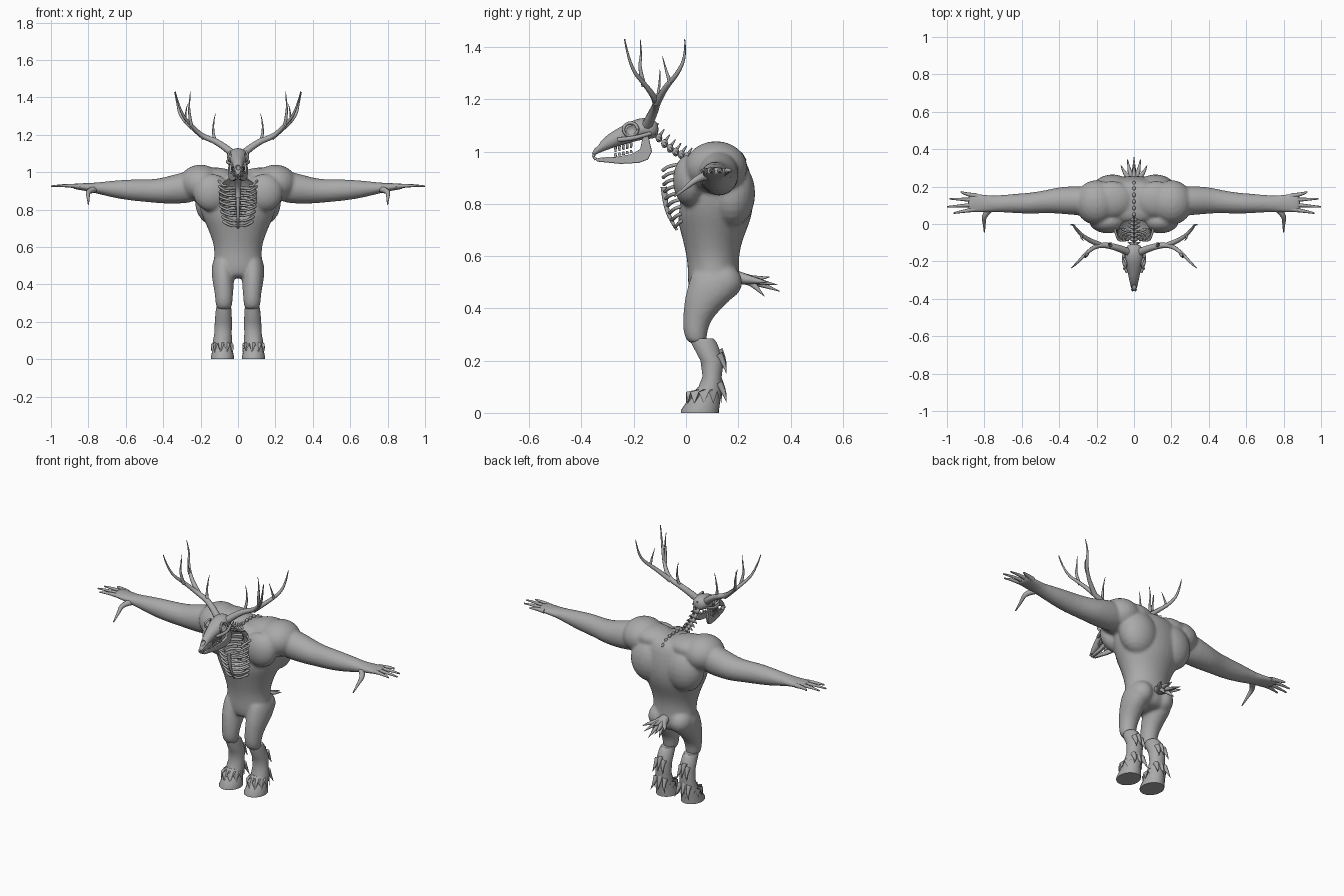
import bpy, bmesh, math
from mathutils import Vector

cube = bpy.data.objects.get("Cube")
if cube:
    bpy.data.objects.remove(cube, do_unlink=True)

GREY = (0.4, 0.4, 0.4, 1)
mat = bpy.data.materials.new("clay grey")
mat.use_nodes = True
mat.diffuse_color = GREY
mat.node_tree.nodes["Principled BSDF"].inputs["Base Color"].default_value = GREY
SIDES = ((1, "left_"), (-1, "right_"))


def activate(ob):
    bpy.ops.object.select_all(action='DESELECT')
    ob.select_set(True)
    bpy.context.view_layer.objects.active = ob


def add(name, bm, subsurf=0, angle=50):
    bmesh.ops.recalc_face_normals(bm, faces=bm.faces)
    me = bpy.data.meshes.new(name)
    bm.to_mesh(me)
    bm.free()
    me.materials.append(mat)
    ob = bpy.data.objects.new(name, me)
    bpy.context.collection.objects.link(ob)
    if subsurf:
        modify(ob, 'SUBSURF', levels=subsurf)
    activate(ob)
    bpy.ops.object.shade_smooth_by_angle(angle=math.radians(angle))
    return ob


def modify(ob, kind, **settings):
    activate(ob)
    mod = ob.modifiers.new(kind.title(), kind)
    for key, value in settings.items():
        setattr(mod, key, value)
    bpy.ops.object.modifier_apply(modifier=mod.name)


def loft(name, axis, rings, sides=16, subsurf=1, jag=0):
    """Rings are (centre, radius a, radius b) across the given axis."""
    bm = bmesh.new()
    loops = []
    for k, (c, ra, rb) in enumerate(rings):
        loop = []
        for i in range(sides):
            t = 2 * math.pi * i / sides
            a, b = ra * math.cos(t), rb * math.sin(t)
            off = {'x': (0, a, b), 'y': (a, 0, b), 'z': (a, b, 0)}[axis]
            v = Vector(c) + Vector(off)
            if k == len(rings) - 1:
                v.z += jag * (i % 2)
            loop.append(bm.verts.new(v))
        loops.append(loop)
    for p, q in zip(loops, loops[1:]):
        for i in range(sides):
            j = (i + 1) % sides
            bm.faces.new((p[i], p[j], q[j], q[i]))
    bm.faces.new(loops[0])
    if not jag:
        bm.faces.new(loops[-1])
    return add(name, bm, subsurf)


def blob(name, c, r, segs=20):
    bm = bmesh.new()
    bmesh.ops.create_uvsphere(bm, u_segments=segs, v_segments=segs // 2, radius=1)
    for v in bm.verts:
        v.co = Vector(c) + Vector(a * b for a, b in zip(v.co, r))
    return add(name, bm)


def tube(name, paths, radius, tips=0.15, res=3):
    """Round rods through soft paths, tapering to a share of the radius."""
    cu = bpy.data.curves.new(name, 'CURVE')
    cu.dimensions = '3D'
    cu.bevel_depth, cu.bevel_resolution, cu.use_fill_caps = radius, 2, True
    for pts in paths:
        sp = cu.splines.new('NURBS')
        sp.points.add(len(pts) - 1)
        for i, (p, co) in enumerate(zip(sp.points, pts)):
            p.co = (*co, 1)
            p.radius = 1 + (tips - 1) * i / (len(pts) - 1)
        sp.order_u, sp.use_endpoint_u, sp.resolution_u = 3, True, res
    ob = bpy.data.objects.new(name, cu)
    bpy.context.collection.objects.link(ob)
    activate(ob)
    bpy.ops.object.convert(target='MESH')
    ob = bpy.context.object
    ob.data.materials.clear()
    ob.data.materials.append(mat)
    bpy.ops.object.shade_smooth_by_angle(angle=math.radians(60))
    return ob


def join(name, parts):
    activate(parts[0])
    for p in parts:
        p.select_set(True)
    bpy.ops.object.join()
    parts[0].name = name
    return parts[0]


def cut(ob, cutter):
    cutter.hide_render = True
    modify(ob, 'BOOLEAN', object=cutter, operation='DIFFERENCE', solver='EXACT')
    bpy.data.objects.remove(cutter, do_unlink=True)


# Body: torso, muscles, arms and thighs fused into one skin
trunk = [(1.0, .04, .19, .12), (.97, 0, .235, .19), (.9, -.03, .255, .22), (.82, -.045, .265, .215),
         (.75, -.04, .255, .19), (.7, -.025, .235, .165), (.65, -.012, .215, .145), (.6, 0, .205, .13),
         (.55, .005, .205, .13), (.5, .005, .21, .135), (.46, .01, .2, .125), (.43, .03, .17, .09)]
parts = [loft("torso", 'z', [((0, (f + b) / 2, z), w, (b - f) / 2) for z, f, b, w in trunk])]
arm = [(.2, .12, .925, .08, .09), (.31, .125, .915, .08, .085), (.4, .127, .9, .073, .07),
       (.47, .12, .9, .062, .062), (.55, .11, .904, .058, .06), (.65, .11, .908, .052, .05),
       (.75, .107, .915, .043, .031), (.81, .11, .92, .051, .021), (.87, .112, .925, .055, .017),
       (.89, .112, .925, .045, .012)]
thigh = [(.56, .07, .11, .055, .085), (.5, .08, .11, .063, .1), (.45, .08, .095, .063, .1),
         (.4, .078, .062, .056, .073), (.35, .075, .04, .05, .052), (.3, .075, .034, .046, .046),
         (.26, .075, .045, .04, .035)]
fingers = [(.15, .925, .172), (.128, .985, .135), (.104, 1.0, .092), (.08, .965, .058)]
for s, _ in SIDES:
    parts.append(loft("arm", 'x', [((s * x, y, z), a, b) for x, y, z, a, b in arm]))
    parts.append(loft("thigh", 'z', [((s * x, y, z), a, b) for z, x, y, a, b in thigh]))
    for c, r in (((.2, .115, .94), (.115, .12, .1)), ((.14, .015, .89), (.1, .065, .1)),
                 ((.12, .13, .965), (.12, .1, .06)), ((.115, .175, .84), (.115, .09, .13)),
                 ((.07, .14, .5), (.065, .075, .07))):
        parts.append(blob("muscle", (s * c[0], c[1], c[2]), r, 24))
body = join("body", parts)
modify(body, 'REMESH', mode='VOXEL', voxel_size=.0085)
modify(body, 'SMOOTH', factor=.5, iterations=5)
cut(body, blob("cavity_cutter", (0, -.04, .865), (.1, .125, .135), 40))
activate(body)
bpy.ops.object.shade_smooth_by_angle(angle=math.radians(40))

for s, side in SIDES:
    # Fingers and thumb
    tube(side + "fingers", [[(s * .84, y, .923), (s * .91, (y + t) / 2, .932), (s * x, t, .925)]
                            for y, x, t in fingers], .014, .3)
    tube(side + "thumb", [[(s * .76, .09, .912), (s * .805, .045, .9), (s * .8, .005, .865),
                           (s * .8, -.045, .828)]], .02, .15)
    # Lower leg with a jagged fur cuff over the hoof
    shin = [(.285, .077, .062, .036, .043), (.27, .077, .068, .041, .05), (.2, .078, .1, .046, .045),
            (.14, .08, .1, .046, .037), (.09, .083, .092, .052, .048), (.035, .084, .068, .061, .068)]
    loft(side + "lower_leg", 'z', [((s * x, y, z), a, b) for z, x, y, a, b in shin], 22, 0, .045)
    hoof = [(.1, .083, .088, .044, .042), (.05, .083, .07, .054, .062), (.01, .083, .053, .062, .073),
            (0, .083, .053, .062, .073)]
    loft(side + "hoof", 'z', [((s * x, y, z), a, b) for z, x, y, a, b in hoof], 24, 0)
    tube(side + "heel_tufts", [[(s * (.08 + d), .125, z + .04), (s * (.08 + d), .15, z),
                                (s * (.08 + d * 1.6), .155, z - .035)]
                               for d, z in ((0, .2), (.022, .185), (-.022, .185), (0, .08), (.03, .075),
                                            (-.03, .075))], .016, .05)
    # Antler: main beam, rear beam and tines
    beams = [([(.03, -.15, 1.1), (.1, -.12, 1.16), (.19, -.11, 1.19), (.25, -.15, 1.25),
               (.31, -.215, 1.32), (.335, -.235, 1.43)], .021),
             ([(.18, -.112, 1.185), (.25, -.085, 1.24), (.31, -.03, 1.3), (.325, 0, 1.37),
               (.34, -.005, 1.43)], .015),
             ([(.25, -.16, 1.25), (.262, -.18, 1.32), (.26, -.17, 1.37), (.255, -.175, 1.43)], .01),
             ([(.28, -.06, 1.265), (.285, -.075, 1.3), (.27, -.09, 1.365)], .009),
             ([(.12, -.12, 1.165), (.145, -.1, 1.22), (.12, -.1, 1.315)], .01)]
    join(side + "antler", [tube("beam", [[(s * x, y, z) for x, y, z in p]], r, .12, 5) for p, r in beams])

# Skull with eye sockets and nasal opening cut in
skull_rings = [(-.105, 1.085, .018, .02), (-.12, 1.085, .042, .036), (-.15, 1.09, .05, .042),
               (-.19, 1.083, .05, .043), (-.22, 1.072, .046, .04), (-.25, 1.06, .036, .036),
               (-.3, 1.037, .026, .03), (-.335, 1.013, .018, .019), (-.36, .99, .01, .009)]
skull = loft("skull", 'y', [((0, y, z), a, b) for y, z, a, b in skull_rings], 16, 2)
for s, side in SIDES:
    cut(skull, blob("socket_cutter", (s * .058, -.212, 1.085), (.026, .027, .025)))
    ring = [(s * (.048 + .006 * math.cos(2 * t)), -.212 + .028 * math.cos(t), 1.085 + .026 * math.sin(t))
            for t in (i * math.pi / 6 for i in range(13))]
    tube(side + "eye_rim", [ring], .006, 1)
    tube(side + "cheekbone", [[(s * .036, -.26, 1.045), (s * .056, -.21, 1.05), (s * .058, -.17, 1.06),
                               (s * .045, -.135, 1.07)]], .009, .8)
    # Jaw half: a flat side profile sheared inward toward the chin
    outline = [(-.35, .972), (-.34, .962), (-.25, .953), (-.18, .957), (-.145, .97), (-.13, 1.0),
               (-.145, 1.065), (-.165, 1.06), (-.175, 1.01), (-.21, .99), (-.27, .98), (-.32, .978)]
    bm = bmesh.new()
    base = bm.faces.new([bm.verts.new((s * (.046 + (y + .14) * .19 - .006), y, z)) for y, z in outline])
    ext = bmesh.ops.extrude_face_region(bm, geom=[base])["geom"]
    bmesh.ops.translate(bm, vec=(s * .012, 0, 0), verts=[g for g in ext if isinstance(g, bmesh.types.BMVert)])
    jaw = add(side + "jaw", bm)
    modify(jaw, 'BEVEL', width=.003, segments=2)
    # Teeth
    rows = [[(s * (.046 + (y + .14) * .19), y, z), (s * (.046 + (y + .14) * .19), y, z + h)]
            for y in (-.27, -.255, -.24, -.225, -.21)
            for z, h in ((.982 + (y + .27) * .2, .012), (1.035 - (-y - .21) * .25, -.022))]
    rows += [[(s * .008, -.345, .97), (s * .008, -.358, .985)], [(s * .01, -.35, .99), (s * .01, -.357, .978)]]
    tube(side + "teeth", rows, .006, .6)
cut(skull, blob("nasal_cutter", (0, -.35, 1.028), (.014, .035, .016)))

# Neck and spine vertebrae
parts = []
for i in range(8):
    t = i / 7
    y, z = -.125 + .15 * t, 1.075 - .1 * t - .02 * math.sin(math.pi * t)
    parts.append(blob("bone", (0, y, z), (.02, .013, .017), 12))
    parts.append(tube("spur", [[(0, y, z + .005), (0, y + .012, z + .022), (0, y + .02, z + .034)]], .007, .3))
    parts.append(tube("wing", [[(s * .01, y, z), (s * .024, y, z - .003), (s * .034, y + .008, z - .01)]
                               for s in (1, -1)], .008, .3))
join("neck_vertebrae", parts)
join("back_ridge", [blob("knob", (0, y, z), (.008, .013, .012), 12) for y, z in
                    ((.05, .997), (.085, 1.003), (.12, 1.003), (.155, 1.0), (.19, .988), (.218, .968))])
tube("inner_spine", [[(0, .02, .975), (0, .075, .93), (0, .085, .86), (0, .07, .78), (0, .03, .73)]], .016, .8)

# Rib cage across the open chest
parts = []
for i in range(9):
    z, t = .955 - .027 * i, i / 8
    front = -.088 + .045 * t * t
    gap = .06 - .016 * i if i < 3 else .006
    w = .1 - .025 * t * t
    for s in (1, -1):
        parts.append(tube("rib", [[(s * .015, .075 - .03 * t, z + .015), (s * w * .8, .05, z + .012),
                                   (s * w * 1.08, -.01, z), (s * w * .9, front + .015, z - .012),
                                   (s * (gap + .02), front, z - .03), (s * gap, front, z - .025)]], .0075, .8, 4))
join("ribs", parts)
tube("sternum", [[(0, -.085, .865), (0, -.08, .8), (0, -.06, .74), (0, -.035, .7)]], .012, .4)

# Tufted tail
tips = [(0, .36, .465), (.035, .35, .49), (-.035, .35, .49), (.07, .315, .5), (-.07, .315, .5),
        (0, .32, .52), (.03, .3, .447), (-.03, .3, .447)]
tube("tail", [[(0, .19, .52), (x * .25, .24, .51), (x * .8, (y + .24) / 2, (z + .51) / 2), (x, y, z)]
              for x, y, z in tips], .026, .04)
